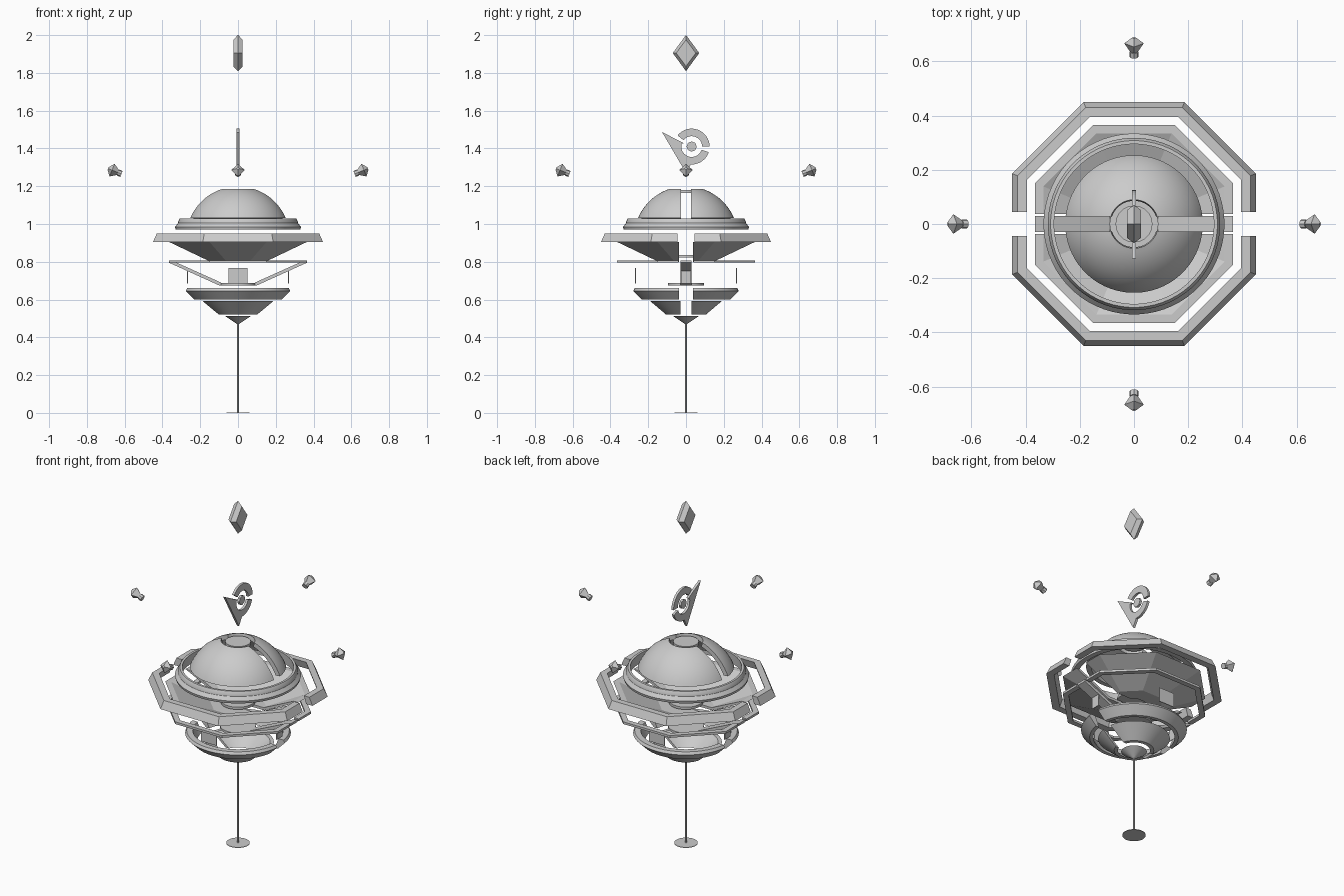
import bpy, bmesh
from math import pi, sin, cos, radians
from mathutils import Matrix, Vector

cube = bpy.data.objects.get("Cube")
if cube:
    bpy.data.objects.remove(cube)

GREY = (0.6, 0.6, 0.6, 1)
mat = bpy.data.materials.new("plain grey")
mat.use_nodes = True
mat.diffuse_color = GREY
mat.node_tree.nodes["Principled BSDF"].inputs["Base Color"].default_value = GREY


def finish(name, bm, smooth=False, mirror=False):
    bmesh.ops.recalc_face_normals(bm, faces=bm.faces)
    me = bpy.data.meshes.new(name)
    bm.to_mesh(me)
    bm.free()
    me.materials.append(mat)
    ob = bpy.data.objects.new(name, me)
    bpy.context.collection.objects.link(ob)
    if mirror:
        mod = ob.modifiers.new("mirror", 'MIRROR')
        mod.use_axis = (False, True, False)
    if smooth:
        bpy.ops.object.select_all(action='DESELECT')
        ob.select_set(True)
        bpy.context.view_layer.objects.active = ob
        bpy.ops.object.shade_smooth_by_angle(angle=radians(30))
    return ob


def lathe(profile, segs):
    """Closed profile of (radius, z) swept round z; few sides use flat distance as radius."""
    bm = bmesh.new()
    k = 1 / cos(pi / segs) if segs == 8 else 1
    off = pi / segs
    rings = [[bm.verts.new((r * k * cos(off + 2 * pi * i / segs),
                            r * k * sin(off + 2 * pi * i / segs), z))
              for i in range(segs)] for r, z in profile]
    for a, b in zip(rings, rings[1:] + rings[:1]):
        for i in range(segs):
            j = (i + 1) % segs
            bm.faces.new((a[i], a[j], b[j], b[i]))
    bmesh.ops.remove_doubles(bm, verts=bm.verts, dist=1e-5)
    return bm


def ring(name, profile, segs=64, gap=0):
    """Round or eight-sided ring, split by a channel of half-width gap along x."""
    bm = lathe(profile, segs)
    if gap:
        cut = bmesh.ops.bisect_plane(bm, geom=bm.verts[:] + bm.edges[:] + bm.faces[:],
                                     plane_co=(0, gap, 0), plane_no=(0, -1, 0),
                                     clear_outer=True)
        edges = [e for e in cut["geom_cut"] if isinstance(e, bmesh.types.BMEdge)]
        bmesh.ops.holes_fill(bm, edges=edges, sides=0)
    return finish(name, bm, segs > 8, bool(gap))


def cone(name, r1, r2, z1, z2, segs=32):
    bm = bmesh.new()
    bmesh.ops.create_cone(bm, cap_ends=True, segments=segs, radius1=r1, radius2=r2,
                          depth=z2 - z1, matrix=Matrix.Translation((0, 0, (z1 + z2) / 2)))
    return finish(name, bm, True)


def slab(name, pts, thick, matrix=Matrix()):
    """Outline in local x, z extruded evenly along local y."""
    bm = bmesh.new()
    f = bm.faces.new([bm.verts.new((x, -thick / 2, z)) for x, z in pts])
    ext = bmesh.ops.extrude_face_region(bm, geom=[f])["geom"]
    for v in ext:
        if isinstance(v, bmesh.types.BMVert):
            v.co.y += thick
    bm.transform(matrix)
    return finish(name, bm)


def arc(r, a1, a2, n, cx=0, cz=0):
    return [(cx + r * cos(radians(a1 + (a2 - a1) * i / n)),
             cz + r * sin(radians(a1 + (a2 - a1) * i / n))) for i in range(n + 1)]


# Dome shell with a channel, an open crown and a small cap disc
ring("dome", arc(0.276, 23, 71, 14, 0, 0.924) + arc(0.25, 70, 25, 12, 0, 0.924), 64, 0.027)
cone("dome_cap", 0.068, 0.068, 1.165, 1.18)

# Collar under the dome
ring("collar", [(0.33, 0.97), (0.334, 0.985), (0.318, 1.005), (0.318, 1.012),
                (0.308, 1.03), (0.295, 1.03), (0.3, 0.97)])

# Eight-sided outer band, bowl and thin rim
ring("outer_band", [(0.45, 0.905), (0.43, 0.95), (0.395, 0.95), (0.41, 0.905)], 8, 0.045)
ring("upper_bowl", [(0.365, 0.905), (0.145, 0.8), (0.06, 0.8), (0.06, 0.815),
                    (0.14, 0.815), (0.335, 0.905)], 8, 0.037)
ring("thin_rim", [(0.365, 0.795), (0.365, 0.808), (0.335, 0.808), (0.335, 0.795)], 8, 0.04)
cone("bowl_plug", 0.09, 0.09, 0.822, 0.836)

# Cradle arms, their base disc and four hanging panels
for side, s in (("left", 1), ("right", -1)):
    slab(side + "_cradle_arm", [(s * 0.08, 0.675), (s * 0.1, 0.675), (s * 0.365, 0.795),
                                (s * 0.365, 0.808), (s * 0.335, 0.8), (s * 0.09, 0.69)], 0.06)
cone("cradle_base", 0.095, 0.095, 0.675, 0.688)
for i, (name, w) in enumerate((("left", 0.026), ("back", 0.05), ("right", 0.026), ("front", 0.05))):
    turn = Matrix.Rotation(pi / 2 * i + pi / 2, 4, 'Z') @ Matrix.Translation((0, -0.267, 0))
    slab(name + "_panel", [(-w, 0.685), (w, 0.685), (w, 0.768), (-w, 0.768)], 0.004, turn)

# Lower ring, lower bowl, tip, rod and foot
ring("lower_ring", [(0.235, 0.6), (0.28, 0.645), (0.272, 0.66), (0.24, 0.66), (0.215, 0.6)], 64, 0.036)
ring("lower_bowl", [(0.19, 0.592), (0.105, 0.52), (0.085, 0.52), (0.17, 0.592)], 64, 0.03)
cone("tip", 0.002, 0.068, 0.468, 0.512)
cone("rod", 0.005, 0.005, 0, 0.47, 12)
cone("foot", 0.062, 0.062, 0, 0.003)

# Flat ornament standing above the dome
upright = Matrix.Rotation(pi / 2, 4, 'Z')
cy, cz = 0.03, 1.41
slab("ornament_blade", [(-0.127, 1.487), (-0.012, 1.428)] + arc(0.055, 165, 250, 6, cy, cz)
     + [(0.028, 1.318), (0.0, 1.27)], 0.014, upright)
slab("ornament_upper_arc", arc(0.095, 0, 142, 16, cy, cz) + arc(0.055, 142, 0, 16, cy, cz), 0.014, upright)
slab("ornament_lower_arc", arc(0.095, -95, -18, 10, cy, cz) + arc(0.055, -18, -110, 10, cy, cz), 0.014, upright)
slab("ornament_hub", arc(0.027, 0, 315, 7, cy, cz), 0.014, upright)

# Floating crystal: a diamond with bevelled faces
bm = bmesh.new()
loops = [[bm.verts.new((x, w * c, 1.905 + h * s)) for c, s in ((1, 0), (0, 1), (-1, 0), (0, -1))]
         for x, w, h in ((-0.025, 0.052, 0.07), (0, 0.07, 0.096), (0.025, 0.052, 0.07))]
for a, b in zip(loops, loops[1:]):
    for i in range(4):
        bm.faces.new((a[i], a[i - 1], b[i - 1], b[i]))
bm.faces.new(loops[0])
bm.faces.new(loops[2])
finish("crystal", bm)

# Four floating lamps, four-pointed heads tilted outward and up
for i, name in enumerate(("right", "front", "left", "back")):
    bm = bmesh.new()
    for segs, r1, r2, z1, z2 in ((8, 0.017, 0.017, -0.04, -0.02), (4, 0.014, 0.036, -0.02, 0.014),
                                 (4, 0.036, 0.008, 0.014, 0.036)):
        bmesh.ops.create_cone(bm, cap_ends=True, segments=segs, radius1=r1, radius2=r2, depth=z2 - z1,
                              matrix=Matrix.Translation((0, 0, (z1 + z2) / 2)))
    bm.transform(Matrix.Rotation(pi / 2 * i, 4, 'Z') @ Matrix.Translation((-0.654, 0, 1.28))
                 @ Matrix.Rotation(radians(-68), 4, 'Y'))
    finish(name + "_lamp", bm)
